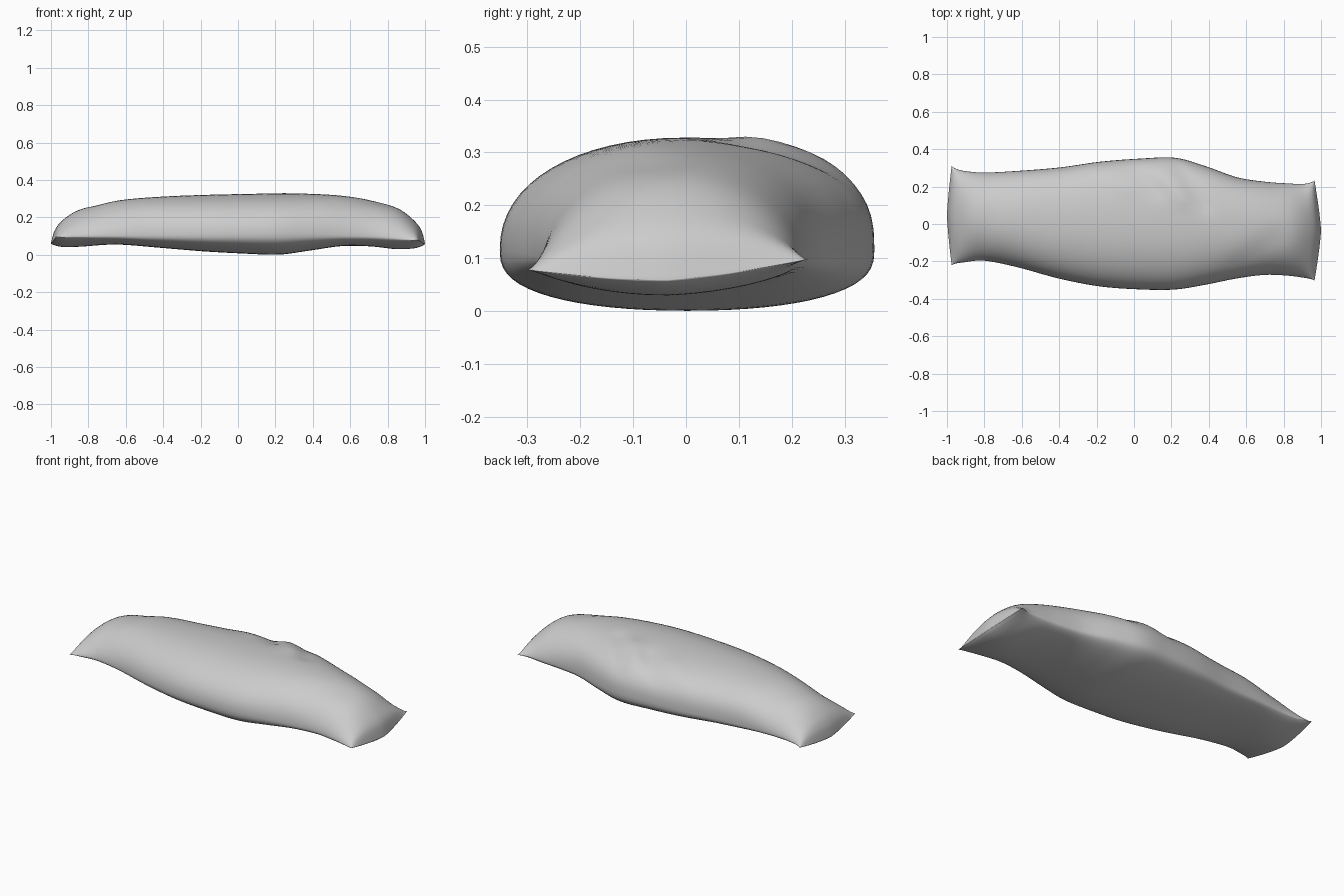
import bpy, bmesh
from math import sin, cos, pi, exp, hypot

if "Cube" in bpy.data.objects:
    bpy.data.objects.remove(bpy.data.objects["Cube"])

# Stations along the cushion: x, front y, back y, bottom z, seam z, top z
ST = [
    (-.975, -.220, .310, .089, .090, .091),
    (-.955, -.212, .297, .080, .090, .160),
    (-.91, -.205, .284, .068, .092, .208),
    (-.80, -.196, .275, .056, .097, .256),
    (-.62, -.232, .284, .054, .103, .293),
    (-.40, -.292, .302, .036, .107, .311),
    (-.18, -.334, .333, .018, .110, .320),
    (.04, -.350, .350, .006, .114, .325),
    (.22, -.350, .354, .001, .116, .328),
    (.38, -.325, .310, .022, .112, .326),
    (.55, -.291, .250, .046, .105, .316),
    (.70, -.272, .226, .047, .098, .293),
    (.82, -.276, .217, .044, .092, .258),
    (.90, -.286, .214, .058, .088, .210),
    (.945, -.294, .222, .074, .087, .162),
    (.965, -.302, .232, .087, .088, .089),
]


def station(t):
    i = min(int(t), len(ST) - 2)
    f = t - i
    p = [ST[max(0, min(len(ST) - 1, i + k))] for k in (-1, 0, 1, 2)]
    return [b + .5 * f * (c - a + f * (2 * a - 5 * b + 4 * c - d + f * (3 * (b - c) + d - a)))
            for a, b, c, d in zip(*p)]


def spow(v, e):
    return (1 if v >= 0 else -1) * abs(v) ** e


# Folds pressed into the cloth: start, end, width, height
FOLDS = [((.22, .34), (.38, .10), .04, -.012), ((.14, .29), (.25, .14), .05, .012),
         ((-.20, .31), (-.04, .20), .05, .008), ((-.02, .33), (.12, .18), .04, -.012),
         ((-.82, -.12), (-.70, .20), .06, -.006), ((.55, -.22), (.75, -.08), .06, -.006)]


def folds(x, y):
    total = 0
    for (ax, ay), (bx, by), w, h in FOLDS:
        dx, dy = bx - ax, by - ay
        t = max(0, min(1, ((x - ax) * dx + (y - ay) * dy) / (dx * dx + dy * dy)))
        total += h * exp(-(hypot(x - ax - t * dx, y - ay - t * dy) / w) ** 2)
    return total


# Stuffed cushion body: closed rings pinched flat at both ends
SEG, SUB = 64, 6
N = (len(ST) - 1) * SUB
bm = bmesh.new()
rings = []
for r in range(N + 1):
    x, yf, yb, zb, zs, zt = station(r / SUB)
    end = max(0, min(1, (abs(x) - .5) / .47))
    end = end * end * (3 - 2 * end)
    ring = []
    for k in range(SEG):
        a = 2 * pi * k / SEG
        c, s = cos(a), sin(a)
        u = spow(c, .92)
        y = (yf + yb) / 2 + u * (yb - yf) / 2
        # seam sags between the corners; the underside follows it
        sag = end ** 3 * (-.030 * (1 - abs(u) ** 1.5) + (-.003 if x < 0 else .010) * u)
        if s > 0:
            e = (.92 if c < 0 else .74) + (.45 if c < 0 else .6) * end
            z = zs + sag * (1 - s * (1 - end ** 8)) + (zt - zs) * spow(s, e)
            z += folds(x, y) * s * (1 - end ** 4)
        else:
            z = zs + sag + (zs - zb) * spow(s, .74 + .5 * end)
        px = x + (.035 if x > 0 else -.025) * (1 - abs(u) ** 1.3) * end ** 3
        ring.append(bm.verts.new((px, y, min(max(z, 0), .33))))
    rings.append(ring)
for A, B in zip(rings, rings[1:]):
    for k in range(SEG):
        j = (k + 1) % SEG
        bm.faces.new((A[k], A[j], B[j], B[k]))
bm.faces.new(rings[0])
bm.faces.new(rings[-1])
bmesh.ops.remove_doubles(bm, verts=bm.verts, dist=.0005)
bmesh.ops.recalc_face_normals(bm, faces=bm.faces)
for f in bm.faces:
    f.smooth = True
me = bpy.data.meshes.new("cushion")
bm.to_mesh(me)
bm.free()
cushion = bpy.data.objects.new("cushion", me)
bpy.context.collection.objects.link(cushion)
